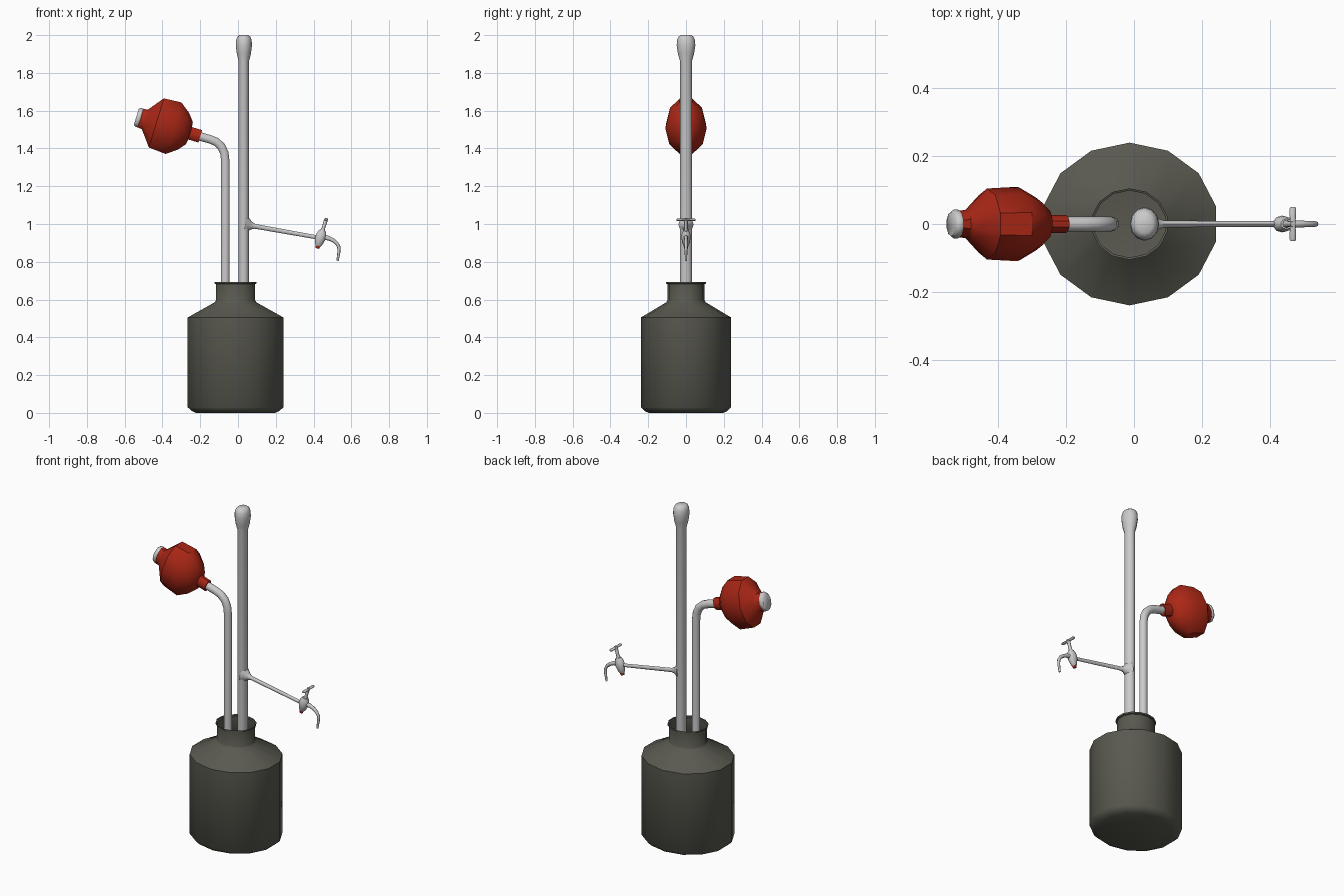
import bpy, bmesh, math
from mathutils import Vector

if "Cube" in bpy.data.objects:
    bpy.data.objects.remove(bpy.data.objects["Cube"])


def material(name, rgb):
    m = bpy.data.materials.new(name)
    m.diffuse_color = (*rgb, 1)
    m.use_nodes = True
    m.node_tree.nodes["Principled BSDF"].inputs["Base Color"].default_value = m.diffuse_color
    return m


RED = material("red_rubber", (0.4, 0.02, 0.008))
DARK = material("dark_glass", (0.1, 0.1, 0.08))


def sweep(name, stations, sides=10, depth=1.0, axis=None, cap=(True, True), mat=None, smooth=50):
    """Rings at (x, z, radius) stations in the xz plane; depth scales each ring along y."""
    bm = bmesh.new()
    pts = [Vector((x, 0, z)) for x, z, r in stations]
    rings = []
    for i, (p, s) in enumerate(zip(pts, stations)):
        t = Vector(axis) if axis else pts[min(i + 1, len(pts) - 1)] - pts[max(i - 1, 0)]
        t.normalize()
        side = Vector((t.z, 0, -t.x))
        ring = []
        for k in range(sides):
            a = 2 * math.pi * k / sides
            ring.append(bm.verts.new(p + s[2] * (math.sin(a) * side + Vector((0, math.cos(a) * depth, 0)))))
        rings.append(ring)
    for a, b in zip(rings, rings[1:]):
        for k in range(sides):
            j = (k + 1) % sides
            bm.faces.new((a[k], a[j], b[j], b[k]))
    if cap[0]:
        bm.faces.new(rings[0])
    if cap[1]:
        bm.faces.new(rings[-1])
    bmesh.ops.recalc_face_normals(bm, faces=bm.faces)
    me = bpy.data.meshes.new(name)
    bm.to_mesh(me)
    bm.free()
    ob = bpy.data.objects.new(name, me)
    bpy.context.collection.objects.link(ob)
    if mat:
        me.materials.append(mat)
    bpy.ops.object.select_all(action='DESELECT')
    ob.select_set(True)
    bpy.context.view_layer.objects.active = ob
    bpy.ops.object.shade_smooth_by_angle(angle=math.radians(smooth))
    return ob


def along(origin, direction, profile):
    """Turn (distance, radius) pairs into stations on a straight axis."""
    d = Vector(direction).normalized()
    return [(origin[0] + d.x * t, origin[1] + d.z * t, r) for t, r in profile]


UP = (0, 0, 1)

# Bottle with open neck and small lip
bottle = [(0.0, 0.215), (0.01, 0.238), (0.03, 0.26), (0.505, 0.26), (0.585, 0.114),
          (0.595, 0.107), (0.682, 0.107), (0.685, 0.114), (0.694, 0.114)]
sweep("bottle", along((-0.013, 0), UP, bottle), 14, 0.92, UP, (True, False), DARK)

# Tall measuring tube with swollen top
tall = [(0.08, 0.028), (1.865, 0.028), (1.9, 0.037), (1.945, 0.043), (1.975, 0.041),
        (1.992, 0.034), (2.0, 0.024)]
sweep("measuring_tube", along((0.031, 0), UP, tall), 12, 1.15, UP)

# Bent air tube leading to the squeeze bulb
bend = [(-0.067, 0.6), (-0.067, 1.33), (-0.072, 1.375), (-0.088, 1.41), (-0.115, 1.435),
        (-0.15, 1.449), (-0.21, 1.466)]
sweep("air_tube", [(x, z, 0.0235) for x, z in bend], 10, 0.93)

# Squeeze bulb, flattened front to back, with a pale end cap
b_axis = (-math.cos(math.radians(17)), 0, math.sin(math.radians(17)))
b_mid = (-0.37, 1.516)
bulb = [(-0.178, 0.036), (-0.122, 0.036), (-0.118, 0.064), (-0.085, 0.107), (-0.03, 0.15),
        (0.065, 0.143), (0.122, 0.066), (0.13, 0.056), (0.165, 0.054)]
sweep("squeeze_bulb", along(b_mid, b_axis, bulb), 10, 0.73, b_axis, mat=RED, smooth=40)
cap = [(0.15, 0.05), (0.155, 0.055), (0.168, 0.054), (0.176, 0.046)]
sweep("bulb_end_cap", along(b_mid, b_axis, cap), 10, 0.78, b_axis)

# Side arm flaring out of the measuring tube
arm_axis = (0.35, 0, -0.062)
arm = [(0.0, 0.05), (0.02, 0.034), (0.035, 0.02), (0.055, 0.0125), (0.40, 0.0105)]
sweep("side_arm", along((0.037, 0.997), arm_axis, arm), 8, 0.8, arm_axis)

# Stopcock: barrel, key stem, cross handle and red retaining tip
c_axis = (0.29, 0, 0.957)
c_mid = (0.437, 0.928)
barrel = [(-0.05, 0.012), (-0.035, 0.021), (-0.005, 0.029), (0.02, 0.027), (0.04, 0.018)]
sweep("stopcock_barrel", along(c_mid, c_axis, barrel), 10, 0.85, c_axis)
stem = [(0.03, 0.013), (0.055, 0.009), (0.09, 0.01), (0.107, 0.008)]
sweep("key_stem", along(c_mid, c_axis, stem), 8, 1, c_axis)
sweep("retaining_tip", along(c_mid, c_axis, [(-0.06, 0.01), (-0.045, 0.013)]), 8, 1, c_axis, mat=RED)

handle = sweep("key_handle", [(0, -0.05, 0.007), (0, -0.044, 0.010), (0, 0, 0.008),
                              (0, 0.044, 0.010), (0, 0.05, 0.007)], 8, 0.7)
handle.rotation_euler = (math.radians(90), 0, 0)
handle.location = (0.467, 0, 1.022)

# Curved outlet spout
spout = [(0.445, 0.931, 0.015), (0.48, 0.925, 0.012), (0.503, 0.914, 0.0105), (0.523, 0.898, 0.0095),
         (0.534, 0.878, 0.009), (0.534, 0.85, 0.008), (0.527, 0.805, 0.006)]
sweep("outlet_spout", spout, 8, 0.9)
